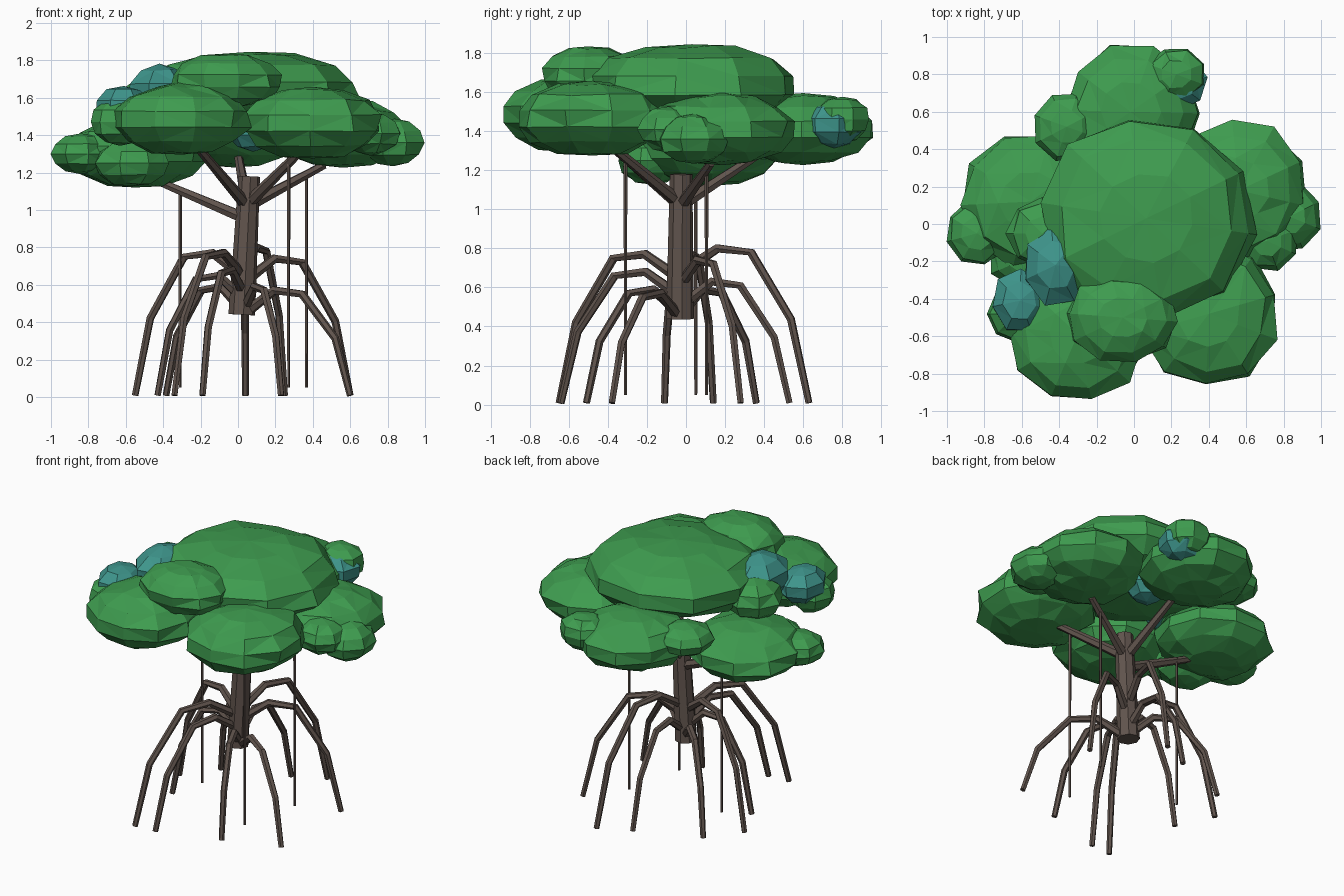
import bpy, bmesh, math, random
from mathutils import Vector, Matrix

if "Cube" in bpy.data.objects:
    bpy.data.objects.remove(bpy.data.objects["Cube"])

random.seed(4)


def material(name, rgb):
    m = bpy.data.materials.new(name)
    m.diffuse_color = (*rgb, 1)
    m.use_nodes = True
    m.node_tree.nodes["Principled BSDF"].inputs["Base Color"].default_value = m.diffuse_color
    return m


BARK = material("brown bark", (0.118, 0.088, 0.074))
LEAF = material("leaf green", (0.048, 0.33, 0.078))
TEAL = material("teal leaf", (0.048, 0.30, 0.26))


def finish(bm, name, mat):
    bmesh.ops.recalc_face_normals(bm, faces=bm.faces)
    me = bpy.data.meshes.new(name)
    bm.to_mesh(me)
    bm.free()
    me.materials.append(mat)
    ob = bpy.data.objects.new(name, me)
    bpy.context.collection.objects.link(ob)


def tube(name, pts, radii, sides=6):
    """Faceted tube through a list of points."""
    pts = [Vector(p) for p in pts]
    bm = bmesh.new()
    rings = []
    # one side direction square to the whole path keeps the tube from twisting
    span = pts[-1] - pts[0]
    side = span.cross(Vector((0, 0, 1)))
    side = side.normalized() if side.length > 0.02 else Vector((1, 0, 0))
    for i, p in enumerate(pts):
        d = (pts[min(i + 1, len(pts) - 1)] - pts[max(i - 1, 0)]).normalized()
        b = d.cross(side).normalized()
        a = b.cross(d)
        rings.append([bm.verts.new(p + radii[i] * (a * math.cos(t) + b * math.sin(t)))
                      for t in (2 * math.pi * k / sides for k in range(sides))])
    for r, s in zip(rings, rings[1:]):
        for k in range(sides):
            n = (k + 1) % sides
            bm.faces.new((r[k], r[n], s[n], s[k]))
    bm.faces.new(rings[0])
    bm.faces.new(rings[-1])
    finish(bm, name, BARK)


def clump(name, c, r, mat=LEAF, seg=10, rings=7, grow=1.0):
    """Squashed, slightly uneven low-poly ball of leaves."""
    bm = bmesh.new()
    bmesh.ops.create_uvsphere(bm, u_segments=seg, v_segments=rings, radius=grow)
    spin = Matrix.Rotation(random.uniform(0, 6), 3, 'Z')
    for v in bm.verts:
        p = (spin @ v.co) * random.uniform(0.97, 1.07)
        v.co = Vector(c) + Vector(p[i] * r[i] for i in range(3))
    bmesh.ops.triangulate(bm, faces=bm.faces)
    finish(bm, name, mat)


# Trunk
tube("trunk", [(0.02, -0.03, 0.44), (0.04, -0.028, 0.8), (0.06, -0.025, 1.18)],
     [0.072, 0.065, 0.058], 8)

# Stilt roots: foot x, foot y, peak height
roots = [(0.60, 0.28, 0.75), (0.25, 0.63, 0.81), (0.04, 0.53, 0.64),
         (-0.385, 0.36, 0.60), (-0.55, 0.14, 0.78), (-0.43, -0.11, 0.66),
         (-0.34, -0.65, 0.78), (-0.19, -0.64, 0.69), (0.23, -0.51, 0.60),
         (0.60, -0.38, 0.58)]
for i, (x, y, p) in enumerate(roots):
    path = [(0.03 + (x - 0.03) * f, -0.03 + (y + 0.03) * f, z) for f, z in
            ((0.04, p - 0.12), (0.29, p - 0.01), (0.55, p - 0.03), (0.86, p * 0.54), (1, 0.008))]
    tube(f"stilt_root_{i + 1}", path, [0.029, 0.025, 0.023, 0.021, 0.018])

# Branches: start height and tip
branches = [(0.95, (-0.42, 0.06, 1.15)), (1.02, (-0.22, -0.40, 1.34)),
            (1.03, (0.34, -0.38, 1.32)), (1.02, (0.46, 0.13, 1.24)),
            (1.02, (0.0, 0.40, 1.30))]
for i, (z, tip) in enumerate(branches):
    a, b = Vector((0.05, -0.026, z)), Vector(tip)
    tube(f"branch_{i + 1}", [a, (a + b) / 2, b], [0.034, 0.028, 0.022])

# Hanging aerial roots
for i, (x, y, z) in enumerate([(-0.31, 0.05, 1.12), (0.27, -0.31, 1.28), (0.365, 0.105, 1.2)]):
    tube(f"aerial_root_{i + 1}", [(x, y, z), (x, y, 0.6), (x, y, 0.05)], [0.01, 0.009, 0.008], 5)

# Large leaf clumps
for name, c, r in [
    ("crown_top", (0.065, 0.03, 1.635), (0.58, 0.55, 0.215)),
    ("crown_front_left", (-0.30, -0.59, 1.485), (0.36, 0.37, 0.19)),
    ("crown_front_right", (0.40, -0.48, 1.465), (0.38, 0.39, 0.19)),
    ("crown_right", (0.56, 0.18, 1.41), (0.36, 0.38, 0.18)),
    ("crown_back", (-0.02, 0.60, 1.41), (0.36, 0.36, 0.18)),
    ("crown_left", (-0.55, 0.12, 1.30), (0.38, 0.36, 0.18)),
    ("crown_upper_front", (-0.06, -0.50, 1.69), (0.30, 0.24, 0.145)),
]:
    clump(name, c, r)

# Small leaf clumps
for i, (c, r) in enumerate([
    ((0.83, 0.04, 1.36), (0.165, 0.18, 0.12)),
    ((0.71, -0.09, 1.41), (0.16, 0.16, 0.11)),
    ((0.225, 0.80, 1.46), (0.16, 0.145, 0.11)),
    ((-0.36, 0.52, 1.46), (0.17, 0.18, 0.10)),
    ((-0.84, -0.05, 1.30), (0.16, 0.17, 0.10)),
    ((-0.57, -0.18, 1.25), (0.20, 0.17, 0.12)),
    ((-0.63, -0.48, 1.47), (0.15, 0.15, 0.12)),
    ((-0.49, -0.05, 1.56), (0.18, 0.18, 0.13)),
]):
    clump(f"small_clump_{i + 1}", c, r, LEAF, 8, 6, 1.03)

# Teal leaf clumps
for i, (c, r) in enumerate([
    ((-0.42, -0.22, 1.63), (0.175, 0.22, 0.14)),
    ((-0.61, -0.41, 1.55), (0.15, 0.17, 0.11)),
    ((0.23, 0.755, 1.43), (0.165, 0.15, 0.11)),
    ((0.08, 0.22, 1.44), (0.14, 0.14, 0.12)),
]):
    clump(f"teal_clump_{i + 1}", c, r, TEAL, 7, 5, 1.03)
